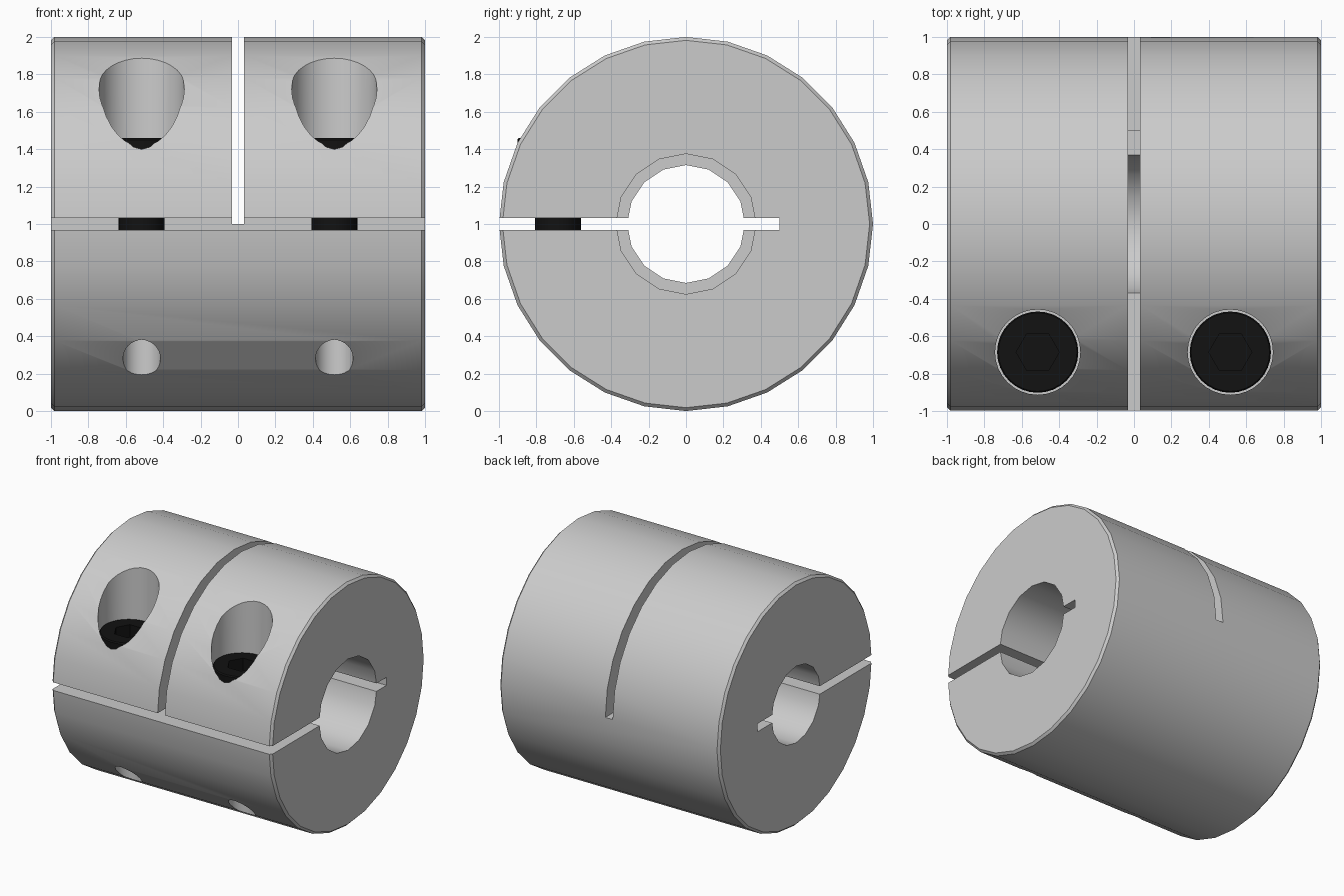
import bpy, bmesh
from math import pi, sin, cos, radians

if "Cube" in bpy.data.objects:
    bpy.data.objects.remove(bpy.data.objects["Cube"])

R_SLIT = 0.033
HOLE_X, HOLE_Y = 0.515, -0.685


def revolve(name, profile, n, axis, origin):
    """Closed solid from (along, radius) points turned about the x or z axis."""
    bm = bmesh.new()
    rings = []
    for a, r in profile:
        ring = []
        for i in range(n):
            u, v = r * cos(2 * pi * i / n), r * sin(2 * pi * i / n)
            p = (a, u, v) if axis == 'X' else (u, v, a)
            ring.append(bm.verts.new([p[k] + origin[k] for k in range(3)]))
        rings.append(ring)
    for lo, hi in zip(rings, rings[1:]):
        for i in range(n):
            j = (i + 1) % n
            bm.faces.new((lo[i], lo[j], hi[j], hi[i]))
    bm.faces.new(rings[0])
    bm.faces.new(rings[-1])
    bmesh.ops.recalc_face_normals(bm, faces=bm.faces)
    return to_object(name, bm)


def box(name, lo, hi):
    bm = bmesh.new()
    bmesh.ops.create_cube(bm, size=1)
    for v in bm.verts:
        v.co = [(lo[k] + hi[k]) / 2 + v.co[k] * (hi[k] - lo[k]) for k in range(3)]
    return to_object(name, bm)


def to_object(name, bm):
    me = bpy.data.meshes.new(name)
    bm.to_mesh(me)
    bm.free()
    ob = bpy.data.objects.new(name, me)
    bpy.context.collection.objects.link(ob)
    return ob


def cut(ob, cutter):
    """Subtract the cutter, apply, and discard it."""
    cutter.hide_render = True
    m = ob.modifiers.new("cut", 'BOOLEAN')
    m.operation, m.solver, m.object = 'DIFFERENCE', 'EXACT', cutter
    bpy.context.view_layer.objects.active = ob
    bpy.ops.object.modifier_apply(modifier=m.name)
    bpy.data.objects.remove(cutter)


def smooth(ob):
    bpy.ops.object.select_all(action='DESELECT')
    ob.select_set(True)
    bpy.context.view_layer.objects.active = ob
    bpy.ops.object.shade_smooth_by_angle(angle=radians(30))


# Clamp body: a cylinder along x with small end chamfers
C = (0, 0, 1)
body = revolve("clamp_body", [(-1, 0.982), (-0.982, 1), (0.982, 1), (1, 0.982)], 28, 'X', C)

# Stepped bore, wider on the right
cut(body, revolve("bore", [(-1.1, 0.315), (-0.035, 0.315), (-0.035, 0.375), (1.1, 0.375)], 16, 'X', C))

# Clamping slit along the axis, and the cross slit over the top half
cut(body, box("long_slit", (-1.2, -1.2, 1 - R_SLIT), (1.2, 0.5, 1 + R_SLIT)))
cut(body, box("cross_slit", (-R_SLIT, -1.2, 1), (R_SLIT, 1.2, 2.2)))

black = bpy.data.materials.new("black_steel")
black.diffuse_color = (0.006, 0.006, 0.006, 1)
black.use_nodes = True
black.node_tree.nodes["Principled BSDF"].inputs["Base Color"].default_value = black.diffuse_color

for side, x in (("left", -HOLE_X), ("right", HOLE_X)):
    at = (x, HOLE_Y, 0)
    # Counterbore, clearance hole and threaded hole in one cutter
    cut(body, revolve("screw_hole", [(-0.1, 0.1), (1, 0.1), (1, 0.13), (1.2, 0.13),
                                     (1.2, 0.228), (2.2, 0.228)], 32, 'Z', at))
    # Socket head cap screw
    screw = revolve(side + "_screw", [(0.45, 0.1), (0.48, 0.123), (1.2, 0.123), (1.2, 0.217),
                                      (1.45, 0.217), (1.46, 0.21)], 32, 'Z', at)
    cut(screw, revolve("socket", [(1.33, 0.115), (1.6, 0.115)], 6, 'Z', at))
    screw.data.materials.clear()
    screw.data.materials.append(black)
    smooth(screw)

smooth(body)
